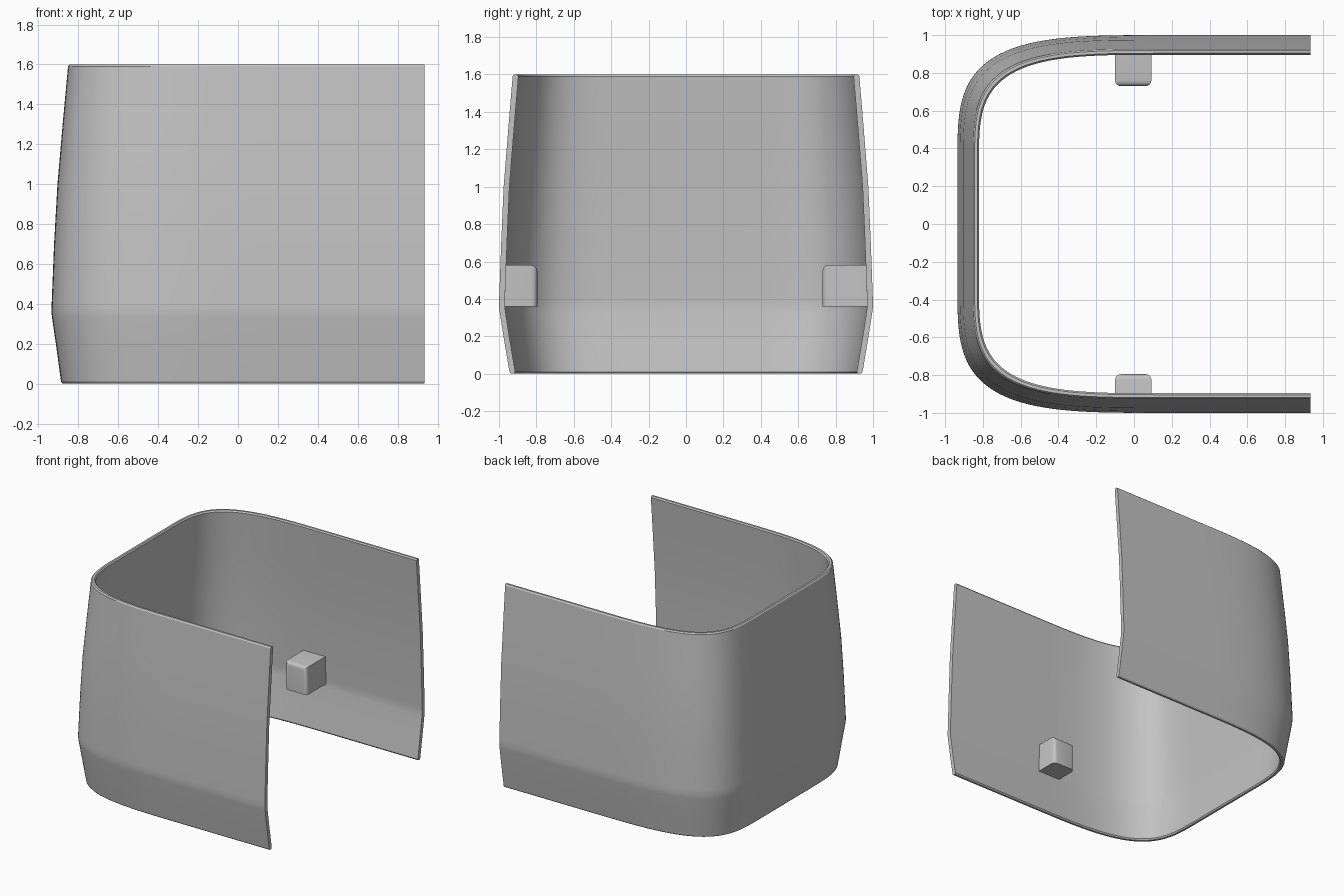
import bpy, bmesh
from math import sin, cos, pi, radians

if "Cube" in bpy.data.objects:
    bpy.data.objects.remove(bpy.data.objects["Cube"])

grey = bpy.data.materials.new("plain grey")
grey.use_nodes = True
colour = (0.55, 0.55, 0.55, 1)
grey.diffuse_color = colour
grey.node_tree.nodes["Principled BSDF"].inputs["Base Color"].default_value = colour


def finish(bm, name, angle):
    bmesh.ops.recalc_face_normals(bm, faces=bm.faces)
    mesh = bpy.data.meshes.new(name)
    bm.to_mesh(mesh)
    bm.free()
    mesh.materials.append(grey)
    ob = bpy.data.objects.new(name, mesh)
    bpy.context.collection.objects.link(ob)
    bpy.ops.object.select_all(action='DESELECT')
    ob.select_set(True)
    bpy.context.view_layer.objects.active = ob
    bpy.ops.object.shade_smooth_by_angle(angle=radians(angle))


# U-shaped outline with soft corners, open towards +x
CX, CY, OPEN, POWER, STEPS = 0.2, 0.3, 0.935, 3.75, 40


def outline(reach, half, z):
    quarter = []
    for i in range(STEPS + 1):
        # ease the angle so points also gather near the straight sides
        s = i / STEPS
        t = pi / 2 * s * s * (3 - 2 * s)
        quarter.append((CX - (reach + CX) * sin(t) ** (2 / POWER),
                        CY + (half - CY) * max(cos(t), 0) ** (2 / POWER), z))
    side = [(OPEN, half, z)] + quarter
    return side + [(x, -y, z) for x, y, z in reversed(side)]


# Wall section: height, reach to -x, half width
outer = [(0.01, 0.887, 0.944), (0.2, 0.913, 0.976), (0.33, 0.932, 0.996),
         (0.36, 0.935, 1.0), (0.4, 0.934, 0.999), (0.7, 0.922, 0.988),
         (1.0, 0.905, 0.975), (1.3, 0.879, 0.951), (1.59, 0.852, 0.927)]
THICK = 0.031
inner = [(z, r - THICK, h - THICK) for z, r, h in reversed(outer)]
top_rim = [(1.6, 0.844, 0.919), (1.6, 0.829, 0.904)]
bottom_rim = [(0, 0.864, 0.921), (0, 0.879, 0.936)]
section = outer + top_rim + inner + bottom_rim

bm = bmesh.new()
rows = [[bm.verts.new(p) for p in outline(r, h, z)] for z, r, h in section]
for a, b in zip(rows, rows[1:] + rows[:1]):
    for i in range(len(a) - 1):
        bm.faces.new((a[i], a[i + 1], b[i + 1], b[i]))
for end in (0, -1):
    bm.faces.new([row[end] for row in rows])
finish(bm, "curved_wall", 25)


# Inward pegs, rounded on the sides and top of the inner end
def peg(name, side, tip):
    x0, x1, z0, z1, root = -0.1, 0.092, 0.36, 0.58, 0.975
    bm = bmesh.new()
    bmesh.ops.create_cube(bm, size=1)
    for v in bm.verts:
        v.co = (x1 if v.co.x > 0 else x0,
                side * (root if v.co.y * side > 0 else tip),
                z1 if v.co.z > 0 else z0)
    edges = [e for e in bm.edges
             if all(abs(v.co.y) < tip + 0.01 for v in e.verts)
             and not all(v.co.z < z0 + 0.01 for v in e.verts)]
    bmesh.ops.bevel(bm, geom=edges, offset=0.03, segments=4,
                    profile=0.5, affect='EDGES')
    finish(bm, name, 40)


peg("back_peg", 1, 0.73)
peg("front_peg", -1, 0.795)
